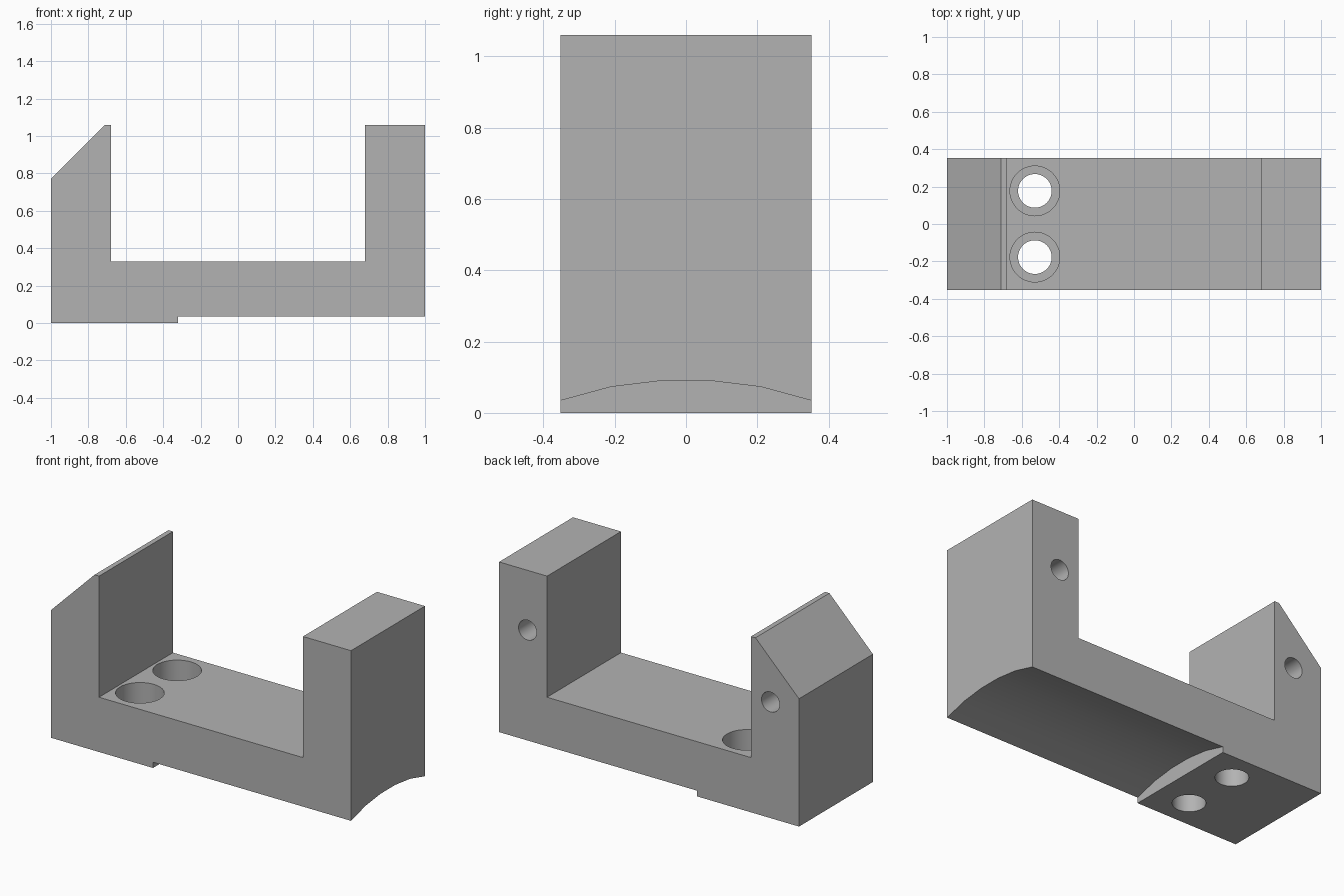
import bpy
import math

cube = bpy.data.objects.get("Cube")
if cube:
    bpy.data.objects.remove(cube, do_unlink=True)

HALF = 0.352          # half the bracket depth
FLOOR = 0.33          # top of the bridge
TOP = 1.06            # top of the posts

grey = bpy.data.materials.new("plain grey")
grey.use_nodes = True
colour = (0.45, 0.45, 0.45, 1)
grey.diffuse_color = colour
grey.node_tree.nodes["Principled BSDF"].inputs["Base Color"].default_value = colour


def prism(name, start, end):
    """Closed solid between two matching outlines."""
    n = len(start)
    faces = [tuple(range(n))[::-1], tuple(range(n, 2 * n))]
    faces += [(i, (i + 1) % n, n + (i + 1) % n, n + i) for i in range(n)]
    mesh = bpy.data.meshes.new(name)
    mesh.from_pydata(start + end, [], faces)
    mesh.materials.append(grey)
    obj = bpy.data.objects.new(name, mesh)
    bpy.context.collection.objects.link(obj)
    return obj


def drill(radius, depth, location, along_y=False):
    """Round cutter centred on a location."""
    bpy.ops.mesh.primitive_cylinder_add(
        vertices=48, radius=radius, depth=depth, location=location,
        rotation=(math.pi / 2 if along_y else 0, 0, 0))
    obj = bpy.context.object
    obj.data.materials.append(grey)
    return obj


# U-shaped body with one chamfered post
outline = [(-1, 0), (1, 0), (1, TOP), (0.68, TOP), (0.68, FLOOR),
           (-0.68, FLOOR), (-0.68, TOP), (-0.71, TOP), (-1, 0.77)]
body = prism("bracket_body", [(x, -HALF, z) for x, z in outline],
             [(x, HALF, z) for x, z in outline])
# make the outward direction consistent
body.data.flip_normals() if body.data.polygons[0].normal.y > 0 else None

# shallow arched channel under the long end
arch = [(-0.42, -0.2), (-0.42, 0.016), (-0.21, 0.073), (-0.07, 0.09),
        (0.07, 0.09), (0.21, 0.073), (0.42, 0.016), (0.42, -0.2)]
cutters = [prism("channel_cutter", [(-0.32, y, z) for y, z in arch],
                 [(1.2, y, z) for y, z in arch])]

# counterbored screw holes in the foot
for y in (-0.177, 0.177):
    cutters.append(drill(0.09, 1.0, (-0.53, y, 0.1)))
    cutters.append(drill(0.133, 0.36, (-0.53, y, FLOOR)))

# blind holes in the back of both posts
for x in (-0.81, 0.81):
    cutters.append(drill(0.06, 0.8, (x, HALF, 0.7), along_y=True))

for obj in [body] + cutters:
    bpy.ops.object.select_all(action="DESELECT")
    obj.select_set(True)
    bpy.context.view_layer.objects.active = obj
    bpy.ops.object.mode_set(mode="EDIT")
    bpy.ops.mesh.select_all(action="SELECT")
    bpy.ops.mesh.normals_make_consistent(inside=False)
    bpy.ops.object.mode_set(mode="OBJECT")

# cut everything out of the body
bpy.ops.object.select_all(action="DESELECT")
body.select_set(True)
bpy.context.view_layer.objects.active = body
for cutter in cutters:
    mod = body.modifiers.new("cut", "BOOLEAN")
    mod.operation = "DIFFERENCE"
    mod.solver = "EXACT"
    mod.object = cutter
    bpy.ops.object.modifier_apply(modifier=mod.name)
    bpy.data.objects.remove(cutter, do_unlink=True)

bpy.ops.object.shade_smooth_by_angle(angle=math.radians(30))
